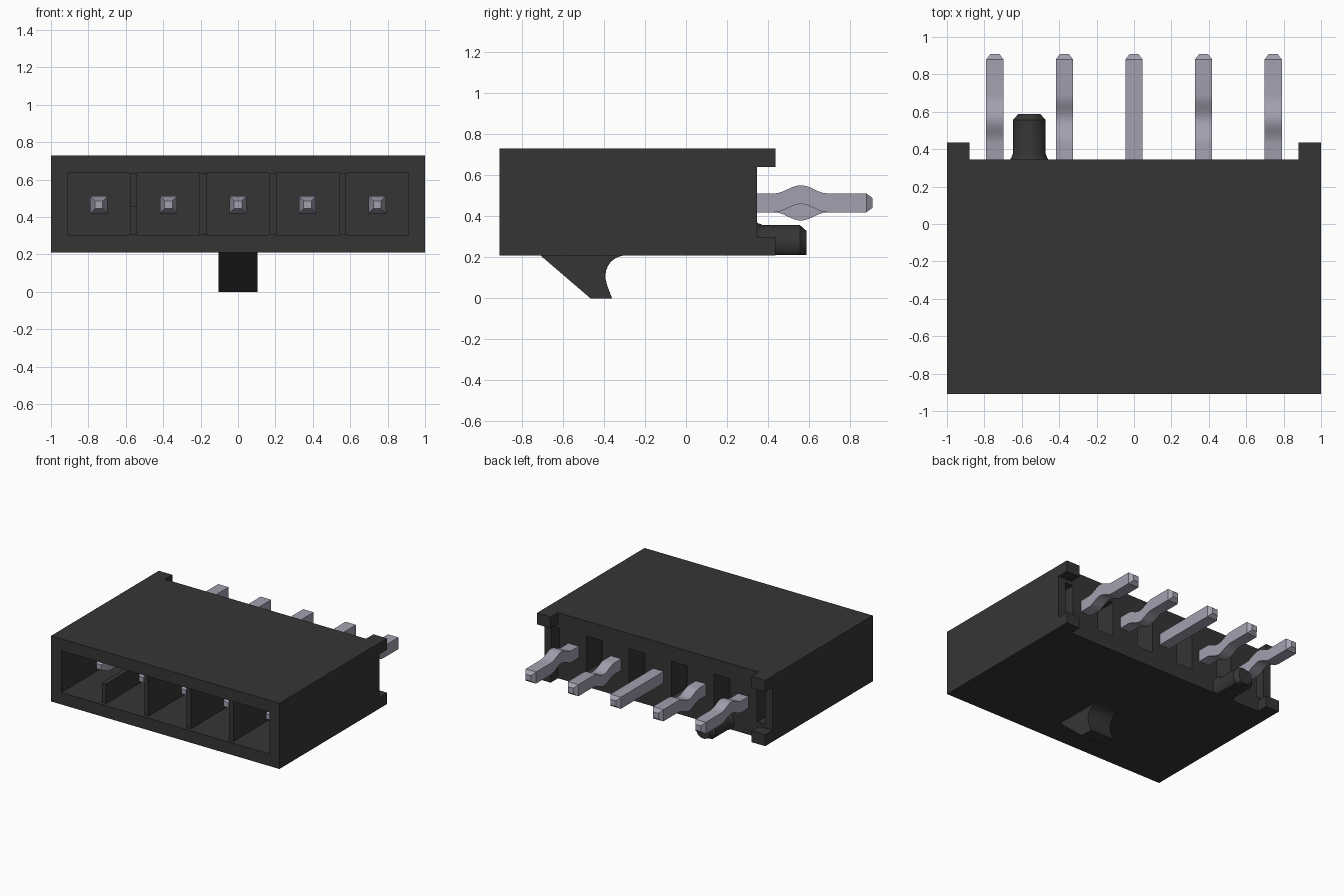
import bpy, bmesh, math

old = bpy.data.objects.get("Cube")
if old:
    bpy.data.objects.remove(old, do_unlink=True)


def material(name, rgb):
    m = bpy.data.materials.new(name)
    m.use_nodes = True
    m.diffuse_color = (*rgb, 1)
    m.node_tree.nodes["Principled BSDF"].inputs["Base Color"].default_value = (*rgb, 1)
    return m


BLACK = material("black plastic", (0.036, 0.036, 0.036))
METAL = material("tinned metal", (0.36, 0.35, 0.43))


def finish(name, bm, mat):
    bmesh.ops.recalc_face_normals(bm, faces=bm.faces)
    mesh = bpy.data.meshes.new(name)
    bm.to_mesh(mesh)
    bm.free()
    mesh.materials.append(mat)
    ob = bpy.data.objects.new(name, mesh)
    bpy.context.collection.objects.link(ob)
    return ob


def box(name, x, y, z, mat=BLACK):
    bm = bmesh.new()
    bmesh.ops.create_cube(bm, size=1)
    for v in bm.verts:
        v.co = [r[0] if c < 0 else r[1] for c, r in zip(v.co, (x, y, z))]
    return finish(name, bm, mat)


def activate(ob):
    bpy.ops.object.select_all(action='DESELECT')
    ob.select_set(True)
    bpy.context.view_layer.objects.active = ob


def smooth(ob):
    activate(ob)
    bpy.ops.object.shade_smooth_by_angle(angle=math.radians(30))


def carve(ob, x, y, z):
    cutter = box("cutter", x, y, z)
    cutter.hide_render = True
    mod = ob.modifiers.new("cut", 'BOOLEAN')
    mod.operation, mod.solver, mod.object = 'DIFFERENCE', 'EXACT', cutter
    activate(ob)
    bpy.ops.object.modifier_apply(modifier=mod.name)
    bpy.data.objects.remove(cutter, do_unlink=True)


FRONT, BACK = -0.91, 0.345
BOTTOM, TOP = 0.21, 0.73
PITCH = 0.372
columns = [(i - 2) * PITCH for i in range(5)]

# Housing with five front pockets
housing = box("housing", (-1, 1), (FRONT, BACK), (BOTTOM, TOP))
for x in columns:
    carve(housing, (x - 0.167, x + 0.167), (-1, 0.1), (0.305, 0.635))

# Recessed divider fronts and the low first divider
carve(housing, (-0.9, 0.9), (-1, FRONT + 0.03), (0.306, 0.634))
carve(housing, (-0.6, -0.53), (-1, 0.09), (0.46, 0.634))

# Blind slots in the back wall
for i in range(4):
    x = (i - 1.5) * PITCH
    carve(housing, (x - 0.07, x + 0.07), (0.16, 0.5), (0.33, 0.61))
for s in (-1, 1):
    carve(housing, sorted((s * 0.865, s * 0.935)), (0.16, 0.5), (0.33, 0.61))

# Corner feet at the back
for side, s in (("left", 1), ("right", -1)):
    for level, z in (("upper", (0.64, TOP)), ("lower", (BOTTOM, 0.3))):
        box(f"{level}_{side}_corner_foot", sorted((s * 0.88, s)), (BACK, 0.437), z)


# Contact pins: square bars with a tapered tip at each end and an optional bend
def pin(name, x, bend):
    half = 0.046
    stations = [(-0.68, 0.45), (-0.62, 1)]
    stations += [(0.43 + 0.02 * i, 1) for i in range(14)]
    stations += [(0.88, 1), (0.91, 0.5)]
    bm = bmesh.new()
    rings = []
    for y, scale in stations:
        t = min(max((y - 0.56) / 0.13, -1), 1)
        z = 0.466 + bend * 0.04 * (1 + math.cos(math.pi * t)) / 2
        h = half * scale
        rings.append([bm.verts.new((x + a * h, y, z + b * h))
                      for a, b in ((-1, -1), (1, -1), (1, 1), (-1, 1))])
    for a, b in zip(rings, rings[1:]):
        for k in range(4):
            n = (k + 1) % 4
            bm.faces.new((a[k], a[n], b[n], b[k]))
    bm.faces.new(rings[0])
    bm.faces.new(rings[-1])
    smooth(finish(name, bm, METAL))


for i, (x, bend) in enumerate(zip(columns, (1, -1, 0, -1, 1))):
    pin(f"contact_pin_{i + 1}", x, bend)

# Locating peg: turned shape with a flared root, chamfered end and flat underside
bm = bmesh.new()
rings = []
for y, r in ((BACK - 0.01, 0.11), (BACK + 0.008, 0.096), (BACK + 0.03, 0.088),
             (0.555, 0.088), (0.587, 0.06)):
    ring = []
    for k in range(32):
        a = math.tau * k / 32
        z = max(0.27 + r * math.sin(a), BOTTOM + 0.001)
        ring.append(bm.verts.new((-0.56 + r * math.cos(a), y, z)))
    rings.append(ring)
for a, b in zip(rings, rings[1:]):
    for k in range(32):
        n = (k + 1) % 32
        bm.faces.new((a[k], a[n], b[n], b[k]))
bm.faces.new(rings[0])
bm.faces.new(rings[-1])
smooth(finish("locating_peg", bm, BLACK))

# Latch hook under the housing, with a rounded hollow at the back
outline = [(-0.71, BOTTOM), (-0.465, 0), (-0.36, 0), (-0.385, 0.065)]
for k in range(9):
    a = math.radians(190 - 100 * k / 8)
    outline.append((-0.293 + 0.1 * math.cos(a), 0.11 + 0.1 * math.sin(a)))
bm = bmesh.new()
face = bm.faces.new([bm.verts.new((-0.103, y, z)) for y, z in outline])
grown = bmesh.ops.extrude_face_region(bm, geom=[face])["geom"]
bmesh.ops.translate(bm, vec=(0.206, 0, 0),
                    verts=[g for g in grown if isinstance(g, bmesh.types.BMVert)])
smooth(finish("latch_hook", bm, BLACK))
